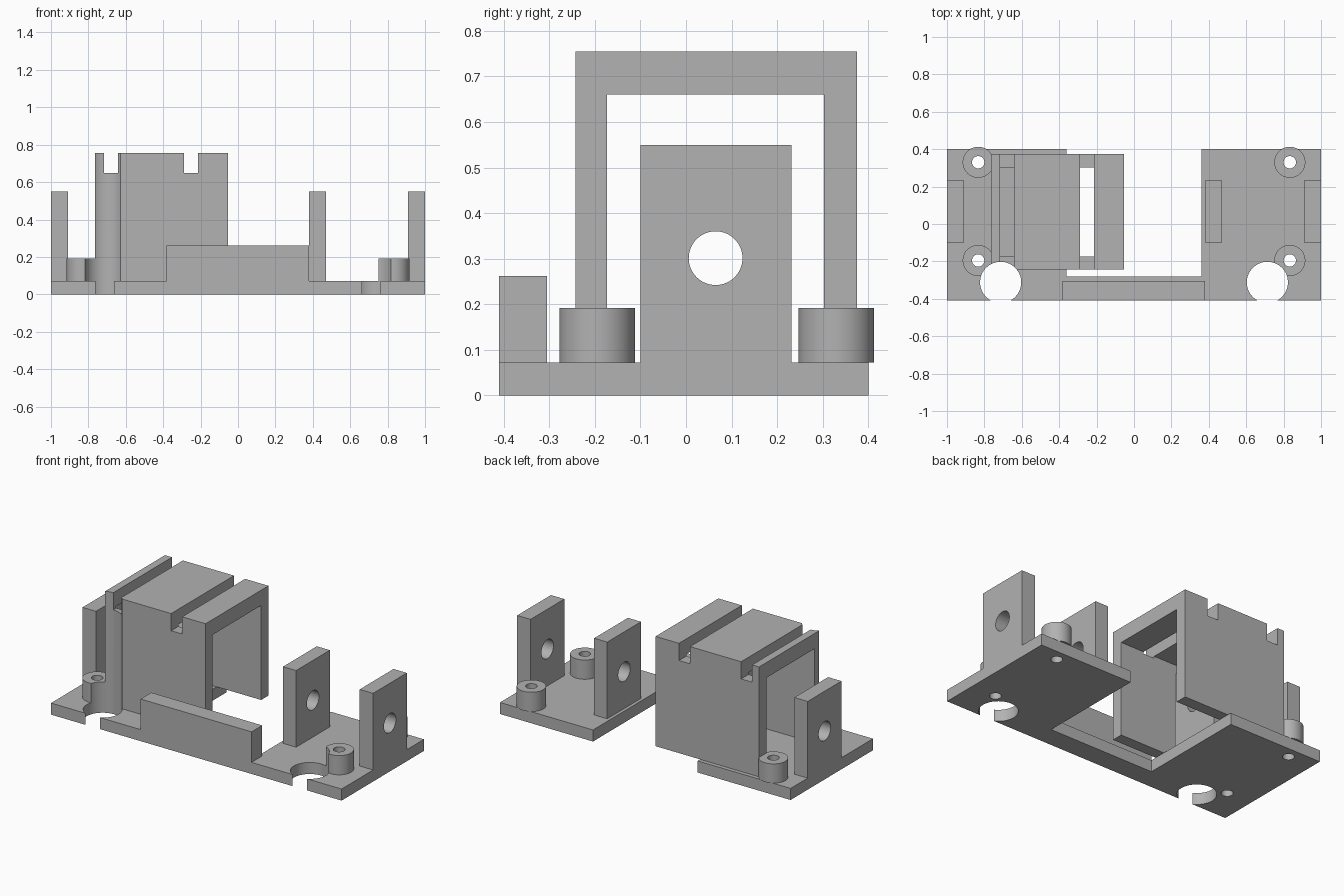
import bpy
import bmesh
from math import radians
from mathutils import Matrix, Vector

old = bpy.data.objects.get("Cube")
if old:
    bpy.data.objects.remove(old, do_unlink=True)

grey = bpy.data.materials.new("plain grey")
grey.use_nodes = True
colour = (0.445, 0.445, 0.445, 1)
grey.diffuse_color = colour
grey.node_tree.nodes["Principled BSDF"].inputs["Base Color"].default_value = colour


def finish(name, bm):
    bmesh.ops.recalc_face_normals(bm, faces=bm.faces)
    mesh = bpy.data.meshes.new(name)
    bm.to_mesh(mesh)
    bm.free()
    mesh.materials.append(grey)
    obj = bpy.data.objects.new(name, mesh)
    bpy.context.collection.objects.link(obj)
    return obj


def prism(name, points, start, end, axis="Z"):
    """Extrude an outline along z (x, y points) or along x (y, z points)."""
    bm = bmesh.new()
    place = (lambda a, b: (a, b, start)) if axis == "Z" else (lambda a, b: (start, a, b))
    face = bm.faces.new([bm.verts.new(place(a, b)) for a, b in points])
    out = bmesh.ops.extrude_face_region(bm, geom=[face])
    shift = Vector((0, 0, end - start) if axis == "Z" else (end - start, 0, 0))
    moved = [v for v in out["geom"] if isinstance(v, bmesh.types.BMVert)]
    bmesh.ops.translate(bm, verts=moved, vec=shift)
    return finish(name, bm)


def block(name, x0, x1, y0, y1, z0, z1):
    return prism(name, [(x0, y0), (x1, y0), (x1, y1), (x0, y1)], z0, z1)


def cylinder(name, centre, radius, depth, along_x=False):
    bm = bmesh.new()
    turn = Matrix.Rotation(radians(90), 4, "Y") if along_x else Matrix()
    bmesh.ops.create_cone(bm, cap_ends=True, segments=64, radius1=radius, radius2=radius,
                          depth=depth, matrix=Matrix.Translation(centre) @ turn)
    return finish(name, bm)


def cut(obj, cutters):
    """Subtract each cutter from the part, then remove the cutter."""
    bpy.ops.object.select_all(action="DESELECT")
    obj.select_set(True)
    bpy.context.view_layer.objects.active = obj
    for cutter in cutters:
        cutter.hide_render = True
        mod = obj.modifiers.new("cut", "BOOLEAN")
        mod.operation = "DIFFERENCE"
        mod.solver = "EXACT"
        mod.object = cutter
        bpy.ops.object.modifier_apply(modifier=mod.name)
        bpy.data.objects.remove(cutter, do_unlink=True)
    bpy.ops.object.shade_smooth_by_angle(angle=radians(30))


FLOOR = 0.072
BOSSES = [(sx * 0.833, y) for sx in (-1, 1) for y in (-0.195, 0.33)]


def notch(side):
    return cylinder("notch_cutter", (side * 0.713, -0.312, 0.5), 0.11, 2)


def screw_hole(x, y):
    return cylinder("hole_cutter", (x, y, 0), 0.033, 1)


# Base plate: two wide ends joined by a narrow front strip
outline = [(-1, -0.41), (1, -0.41), (1, 0.4), (0.36, 0.4), (0.36, -0.28),
           (-0.36, -0.28), (-0.36, 0.4), (-1, 0.4)]
base = prism("base_plate", outline, 0, FLOOR)
cut(base, [notch(-1), notch(1)] + [screw_hole(*p) for p in BOSSES])

# Front rail
block("front_rail", -0.383, 0.38, -0.41, -0.305, FLOOR, 0.262)

# Hollow screw bosses, the front ones clipped by the cable notches
for x, y in BOSSES:
    boss = cylinder("screw_boss", (x, y, (FLOOR + 0.192) / 2), 0.083, 0.192 - FLOOR)
    cutters = [screw_hole(x, y)]
    if y < 0:
        cutters.append(notch(1 if x > 0 else -1))
    cut(boss, cutters)

# Drilled uprights, one pair on each end
for x0, x1 in ((0.38, 0.47), (0.908, 1)):
    for lo, hi in ((x0, x1), (-x1, -x0)):
        upright = block("bearing_upright", lo, hi, -0.1, 0.232, FLOOR, 0.549)
        cut(upright, [cylinder("bore_cutter", ((lo + hi) / 2, 0.065, 0.301), 0.059, 0.3, True)])

# Tunnel housing, open below and at both ends, with two slots across the roof
arch = [(-0.243, FLOOR), (-0.243, 0.755), (0.375, 0.755), (0.375, FLOOR),
        (0.303, FLOOR), (0.303, 0.66), (-0.173, 0.66), (-0.173, FLOOR)]
housing = prism("tunnel_housing", arch, -0.765, -0.053, "X")
slots = [block("slot_cutter", lo, hi, -1, 1, 0.648, 1)
         for lo, hi in ((-0.717, -0.642), (-0.29, -0.214))]
cut(housing, slots + [notch(-1)])
